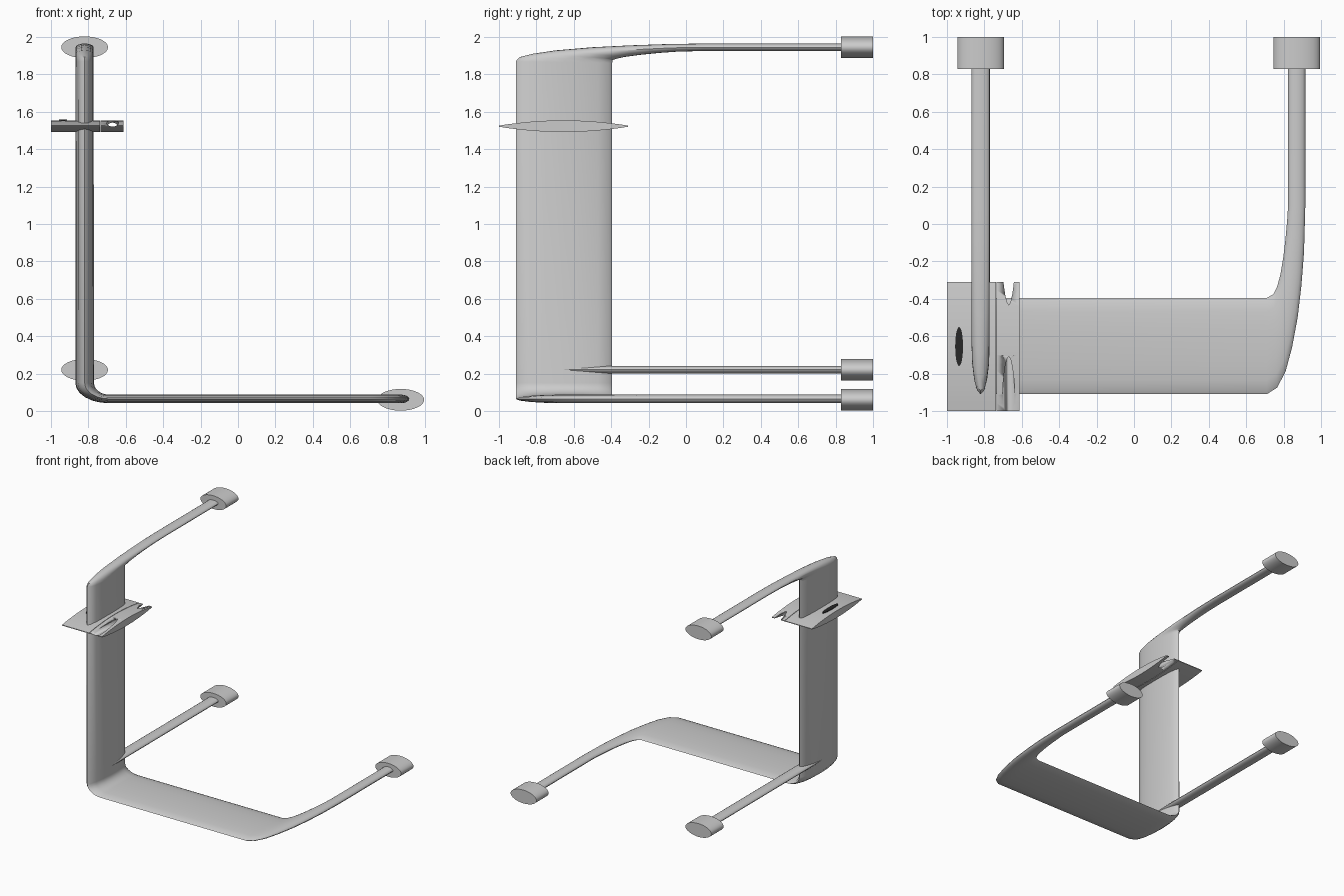
import bpy, bmesh
from math import cos, sin, pi
from mathutils import Vector as V

if "Cube" in bpy.data.objects:
    bpy.data.objects.remove(bpy.data.objects["Cube"])


def loft(name, rings, angle=0.6):
    """Skin a list of closed rings and cap both ends."""
    bm = bmesh.new()
    vs = [[bm.verts.new(p) for p in r] for r in rings]
    n = len(vs[0])
    for a, b in zip(vs, vs[1:]):
        for i in range(n):
            bm.faces.new((a[i], a[(i + 1) % n], b[(i + 1) % n], b[i]))
    bm.faces.new(vs[0])
    bm.faces.new(vs[-1])
    bmesh.ops.recalc_face_normals(bm, faces=bm.faces)
    me = bpy.data.meshes.new(name)
    bm.to_mesh(me)
    bm.free()
    ob = bpy.data.objects.new(name, me)
    bpy.context.collection.objects.link(ob)
    bpy.ops.object.select_all(action='DESELECT')
    ob.select_set(True)
    bpy.context.view_layer.objects.active = ob
    bpy.ops.object.shade_smooth_by_angle(angle=angle)
    return ob


def ring(a, b, t, n=16):
    """Ellipse spanning edge points a and b, with half-thickness vector t."""
    a, b, t = V(a), V(b), V(t)
    c, h = (a + b) / 2, (a - b) / 2
    return [c + h * cos(2 * pi * i / n) + t * sin(2 * pi * i / n) for i in range(n)]


X, Z, F, B = -0.82, 0.065, -0.91, -0.395
rings = []

# Upper arm flowing into the blade: (outer y, outer z, inner y, inner z)
for oy, oz, iy, iz in [(0.86, 1.965, 0.86, 1.925), (0.1, 1.965, 0.1, 1.925),
                       (-0.1, 1.962, -0.04, 1.922), (-0.3, 1.955, -0.14, 1.915),
                       (-0.5, 1.945, -0.24, 1.905), (-0.7, 1.928, -0.33, 1.893),
                       (-0.82, 1.91, -0.375, 1.883), (-0.89, 1.892, -0.392, 1.876),
                       (F, 1.87, B, 1.86)]:
    rings.append(ring((X, oy, oz), (X, iy, iz), (0.048, 0, 0)))

# Rounded lower corner: vertical blade turns into the horizontal one
for k in range(7):
    a = k / 6 * pi / 2
    out = V((-0.69 - 0.18 * cos(a), 0, 0.15 - 0.108 * sin(a)))
    inn = V((-0.69 - 0.08 * cos(a), 0, 0.15 - 0.062 * sin(a)))
    m = (out + inn) / 2
    rings.append(ring((m.x, F, m.z), (m.x, B, m.z), (inn - out) / 2))

# Horizontal blade flowing into the side arm: (outer x, y, inner x, y)
for ox, oy, ix, iy in [(0.71, F, 0.71, B), (0.765, -0.875, 0.745, -0.375),
                       (0.81, -0.79, 0.765, -0.335), (0.845, -0.66, 0.783, -0.27),
                       (0.875, -0.5, 0.798, -0.18), (0.895, -0.33, 0.81, -0.08),
                       (0.909, -0.15, 0.819, 0.02), (0.916, 0.1, 0.824, 0.1),
                       (0.916, 0.86, 0.824, 0.86)]:
    rings.append(ring((ox, oy, Z), (ix, iy, Z), (0, 0, 0.023)))
loft("bent_blade_frame", rings)

# Straight lower arm behind the blade
loft("lower_arm", [ring((X, y, 0.2), (X, y, 0.242), (0.05, 0, 0)) for y in (-0.65, 0.86)])

# Oval wall mounts
for name, x, z in [("upper_mount", X, 1.945), ("lower_mount", X, 0.22), ("side_mount", 0.87, 0.06)]:
    loft(name, [ring((x - 0.125, y, z), (x + 0.125, y, z), (0, 0, 0.058), 32) for y in (0.83, 1.0)])


def lens(x):
    """Pointed lens section of the slider, in the y-z plane."""
    us = [-1 + k / 8 for k in range(17)]
    h = lambda u: 0.003 + 0.028 * (1 - u * u)
    return ([(x, -0.655 + 0.345 * u, 1.523 + h(u)) for u in us]
            + [(x, -0.655 + 0.345 * u, 1.523 - h(u)) for u in reversed(us)])


# Slider body and its end piece, with a thin seam between them
loft("slider_body", [lens(-1.0), lens(-0.739)])
end = loft("slider_end", [lens(-0.735), lens(-0.613)])

# Tilted bore that breaks out through the front of the end piece
cut = loft("bore_cutter", [ring((-0.702, y, z), (-0.638, y, z), (0, 0, 0.022), 20)
                           for y, z in ((-1.1, 1.547), (-0.2, 1.511))])
cut.hide_render = True
cut.hide_set(True)
mod = end.modifiers.new("bore", 'BOOLEAN')
mod.operation = 'DIFFERENCE'
mod.object = cut

# Slim oval release button
btn = loft("release_button", [ring((-0.935, -0.76, z), (-0.935, -0.55, z), (0.021, 0, 0), 24)
                              for z in (1.53, 1.558)])
dark = bpy.data.materials.new("dark")
dark.diffuse_color = (0.02, 0.02, 0.02, 1)
dark.use_nodes = True
dark.node_tree.nodes["Principled BSDF"].inputs["Base Color"].default_value = dark.diffuse_color
btn.data.materials.append(dark)
